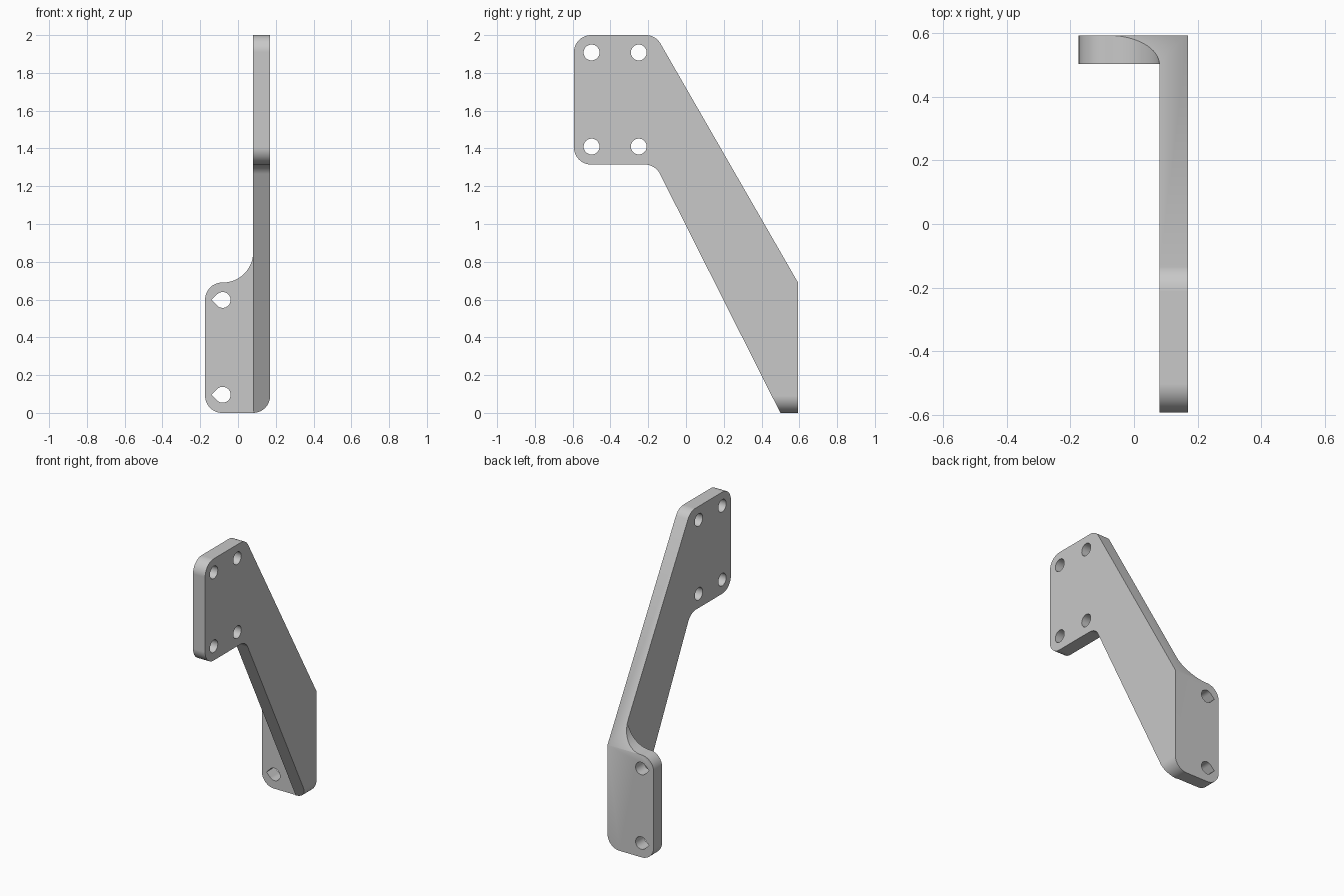
import bpy
import bmesh
import math
from mathutils import Vector

if "Cube" in bpy.data.objects:
    bpy.data.objects.remove(bpy.data.objects["Cube"], do_unlink=True)


def rounded(corners, steps=16):
    """Outline from (u, v, radius) corners, with true tangent arcs."""
    out = []
    for i, (a, b, r) in enumerate(corners):
        p = Vector((a, b))
        if r == 0:
            out.append(p)
            continue
        u = (Vector(corners[i - 1][:2]) - p).normalized()
        v = (Vector(corners[(i + 1) % len(corners)][:2]) - p).normalized()
        half = math.acos(u.dot(v)) / 2
        centre = p + (u + v).normalized() * r / math.sin(half)
        start = p + u * r / math.tan(half) - centre
        end = p + v * r / math.tan(half) - centre
        sweep = math.pi - 2 * half
        for k in range(steps + 1):
            t = sweep * k / steps
            out.append(centre + (start * math.sin(sweep - t) + end * math.sin(t)) / math.sin(sweep))
    return [(round(q.x, 5), round(q.y, 5)) for q in out]


def prism(name, outline, axis, low, high):
    """Closed solid from a (horizontal, z) outline swept along x or y."""
    bm = bmesh.new()

    def ring(depth):
        return [bm.verts.new((depth, u, z) if axis == "x" else (u, depth, z))
                for u, z in outline]

    a, b = ring(low), ring(high)
    bm.faces.new(a[::-1])
    bm.faces.new(b)
    for i in range(len(a)):
        j = (i + 1) % len(a)
        bm.faces.new((a[i], a[j], b[j], b[i]))
    bm.normal_update()
    if bm.calc_volume(signed=True) < 0:
        bmesh.ops.reverse_faces(bm, faces=bm.faces[:])
    mesh = bpy.data.meshes.new(name)
    bm.to_mesh(mesh)
    bm.free()
    obj = bpy.data.objects.new(name, mesh)
    bpy.context.collection.objects.link(obj)
    return obj


def carve(target, cutter, operation):
    """Apply a boolean and remove its cutter."""
    mod = target.modifiers.new("carve", "BOOLEAN")
    mod.operation, mod.solver, mod.object = operation, "EXACT", cutter
    bpy.context.view_layer.objects.active = target
    bpy.context.view_layer.update()
    bpy.ops.object.modifier_apply(modifier=mod.name)
    bpy.data.objects.remove(cutter, do_unlink=True)


def hole(u, z, r, teardrop=False, n=32):
    """Round hole outline, optionally with a pointed tip towards -u."""
    pts = []
    for k in range(n):
        t = 2 * math.pi * k / n
        if teardrop and math.cos(t) < -0.72:
            if k == n // 2:
                pts.append((u - r * math.sqrt(2), z))
            continue
        pts.append((u + r * math.cos(t), z + r * math.sin(t)))
    return pts


# Front silhouette: upright plate, bottom flange and the fillet between them
IN, OUT, EDGE, R = 0.08, 0.17, -0.174, 0.09
bracket = prism("angled_bracket", rounded([
    (EDGE, 0, R), (OUT, 0, R), (OUT, 2.1, 0),
    (IN, 2.1, 0), (IN, 0.69, 0.16), (EDGE, 0.69, R)]), "y", -0.7, 0.7)

# Side silhouette: square mounting head and sloping arm
carve(bracket, prism("side_cutter", rounded([
    (-0.593, 2, R), (-0.593, 1.315, R), (-0.163, 1.315, R), (0.55, -0.1, 0),
    (0.593, -0.1, 0), (0.593, 0.69, 0), (-0.161, 2, R)]), "x", -0.4, 0.4), "INTERSECT")

# Clear the space in front of the flange
carve(bracket, prism("clearance_cutter", [
    (-0.4, -0.2), (IN, -0.2), (IN, 2.2), (-0.4, 2.2)], "y", -0.8, 0.503), "DIFFERENCE")

# Screw holes in the mounting head
for y in (-0.5, -0.25):
    for z in (1.41, 1.908):
        carve(bracket, prism("hole_cutter", hole(y, z, 0.042), "x", 0, 0.3), "DIFFERENCE")

# Teardrop holes in the flange
for z in (0.096, 0.598):
    carve(bracket, prism("hole_cutter", hole(-0.081, z, 0.042, True), "y", 0.4, 0.7), "DIFFERENCE")

# Plain grey finish
grey = bpy.data.materials.new("plain_grey")
grey.use_nodes = True
colour = (0.58, 0.58, 0.58, 1)
grey.diffuse_color = colour
grey.node_tree.nodes["Principled BSDF"].inputs["Base Color"].default_value = colour
bracket.data.materials.clear()
bracket.data.materials.append(grey)

# Smooth the rounded corners, keep flat faces flat
bpy.ops.object.select_all(action="DESELECT")
bracket.select_set(True)
bpy.context.view_layer.objects.active = bracket
bpy.ops.object.shade_smooth_by_angle(angle=math.radians(30))
weighted = bracket.modifiers.new("flat_face_normals", "WEIGHTED_NORMAL")
weighted.keep_sharp = True
